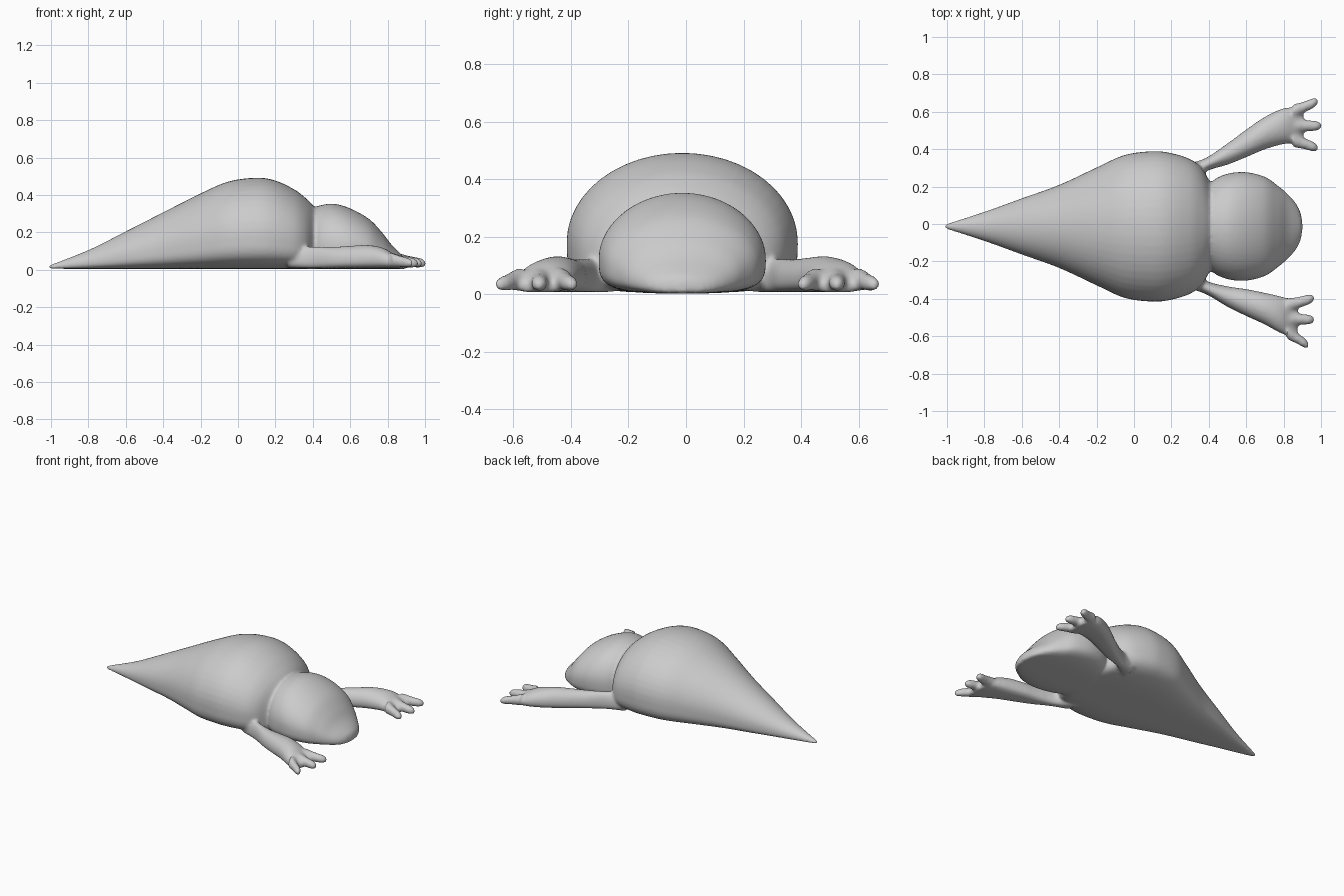
import bpy, bmesh, math

if "Cube" in bpy.data.objects:
    bpy.data.objects.remove(bpy.data.objects["Cube"])


def catmull(p0, p1, p2, p3, t):
    return [0.5 * (2 * b + (c - a) * t + (2 * a - 5 * b + 4 * c - d) * t * t
                   + (3 * b - a - 3 * c + d) * t ** 3)
            for a, b, c, d in zip(p0, p1, p2, p3)]


def smooth_path(st, steps=6):
    out = []
    for i in range(len(st) - 1):
        quad = (st[max(i - 1, 0)], st[i], st[i + 1], st[min(i + 2, len(st) - 1)])
        out += [catmull(*quad, k / steps) for k in range(steps)]
    return out + [list(st[-1])]


def loft(bm, stations, mid=0.36, low=0.55, up=1.0, sides=48):
    """Closed skin over sections (x, centre y, half width, bottom z, top z)."""
    rings = []
    for x, yc, hw, z0, z1 in smooth_path(stations):
        zm = z0 + (z1 - z0) * mid
        ring = []
        for k in range(sides):
            a = 2 * math.pi * k / sides
            c, s = math.cos(a), math.sin(a)
            e = up if s >= 0 else low
            y = yc + hw * math.copysign(abs(c) ** e, c)
            z = zm + (z1 - zm) * s ** up if s >= 0 else zm - (zm - z0) * (-s) ** low
            ring.append(bm.verts.new((x, y, z)))
        rings.append(ring)
    for a, b in zip(rings, rings[1:]):
        for k in range(sides):
            j = (k + 1) % sides
            bm.faces.new((a[k], a[j], b[j], b[k]))
    bm.faces.new(rings[0][::-1])
    bm.faces.new(rings[-1])


def finger(bm, base, tip, r=0.031):
    (xa, ya, za), (xb, yb, zb) = base, tip
    st = []
    for t, f in ((0, 1.3), (0.4, 1.0), (0.75, 0.9), (0.93, 0.65), (1, 0.2)):
        z = za + (zb - za) * t
        st.append((xa + (xb - xa) * t, ya + (yb - ya) * t, r * f, z - r * f, z + r * f))
    loft(bm, st, mid=0.5, low=1.0, sides=20)


bm = bmesh.new()

# body tapering to a pointed tail
Y = -0.013
body = [(-1.01, 0.012, 0.024), (-0.8, 0.078, 0.105), (-0.6, 0.15, 0.205), (-0.4, 0.222, 0.307),
        (-0.2, 0.315, 0.408), (-0.05, 0.382, 0.472), (0.1, 0.402, 0.492), (0.2, 0.392, 0.477),
        (0.3, 0.36, 0.43), (0.36, 0.315, 0.385), (0.4, 0.25, 0.345), (0.43, 0.2, 0.3)]
loft(bm, [(x, Y, w, 0.005, t) for x, w, t in body])

# head with low flattened snout
head = [(0.37, 0.19, 0.3), (0.405, 0.215, 0.33), (0.435, 0.255, 0.343), (0.51, 0.284, 0.353),
        (0.6, 0.29, 0.328), (0.7, 0.265, 0.272), (0.77, 0.217, 0.2), (0.82, 0.175, 0.135),
        (0.865, 0.125, 0.09), (0.89, 0.075, 0.065), (0.9, 0.02, 0.045)]
loft(bm, [(x, Y, w, 0.003, t) for x, w, t in head])

# two slightly different arms, each with three fingers
tops = (0.13, 0.125, 0.122, 0.128, 0.132, 0.115, 0.078, 0.05)
arms = [
    ([(0.27, 0.26, 0.06), (0.38, 0.315, 0.036), (0.5, 0.374, 0.057), (0.6, 0.431, 0.074),
      (0.7, 0.486, 0.087), (0.8, 0.523, 0.096), (0.87, 0.525, 0.092), (0.905, 0.525, 0.07)],
     [(0.985, 0.657), (1.005, 0.525), (0.985, 0.405)], (0.6, 0.525, 0.45)),
    ([(0.27, -0.28, 0.06), (0.38, -0.337, 0.036), (0.5, -0.388, 0.055), (0.6, -0.42, 0.072),
      (0.7, -0.453, 0.085), (0.78, -0.484, 0.098), (0.84, -0.503, 0.098), (0.875, -0.51, 0.075)],
     [(0.935, -0.65), (0.965, -0.512), (0.965, -0.395)], (-0.578, -0.507, -0.437)),
]
for stations, tips, roots in arms:
    loft(bm, [(x, y, w, 0.007, t) for (x, y, w), t in zip(stations, tops)], mid=0.4, low=0.7, sides=32)
    hand_x = stations[-2][0] - 0.02
    for (tx, ty), ry in zip(tips, roots):
        finger(bm, (hand_x, ry, 0.052), (tx, ty, 0.033))

bmesh.ops.recalc_face_normals(bm, faces=bm.faces)
mesh = bpy.data.meshes.new("creature_body")
bm.to_mesh(mesh)
bm.free()
obj = bpy.data.objects.new("creature_body", mesh)
bpy.context.collection.objects.link(obj)

# fuse all parts into one soft skin
rm = obj.modifiers.new("fuse", 'REMESH')
rm.mode = 'VOXEL'
rm.voxel_size = 0.01
rm.use_smooth_shade = True
sm = obj.modifiers.new("soften", 'SMOOTH')
sm.factor = 0.5
sm.iterations = 8
